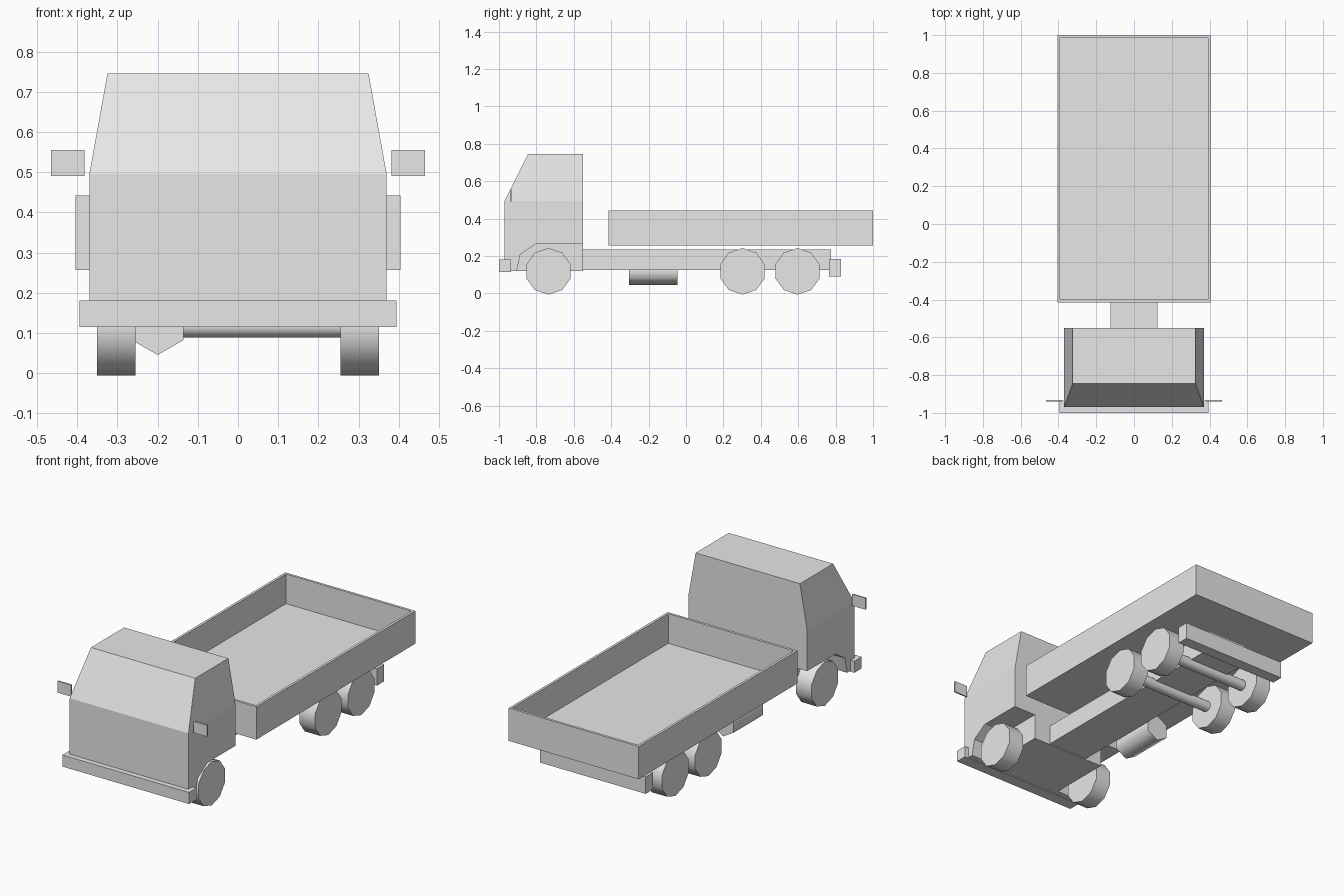
import bpy
import bmesh
from math import pi, radians
from mathutils import Matrix

cube = bpy.data.objects.get("Cube")
if cube:
    bpy.data.objects.remove(cube, do_unlink=True)

grey = bpy.data.materials.new("light_grey")
grey.use_nodes = True
grey.diffuse_color = (0.8, 0.8, 0.8, 1)
grey.node_tree.nodes["Principled BSDF"].inputs["Base Color"].default_value = (0.8, 0.8, 0.8, 1)


def finish(name, bm):
    bmesh.ops.recalc_face_normals(bm, faces=bm.faces)
    mesh = bpy.data.meshes.new(name)
    bm.to_mesh(mesh)
    bm.free()
    mesh.materials.append(grey)
    obj = bpy.data.objects.new(name, mesh)
    bpy.context.collection.objects.link(obj)
    return obj


def activate(obj):
    bpy.ops.object.select_all(action='DESELECT')
    obj.select_set(True)
    bpy.context.view_layer.objects.active = obj


def box(name, x, y, z):
    """Box from (low, high) spans."""
    bm = bmesh.new()
    bmesh.ops.create_cube(bm, size=1)
    for v in bm.verts:
        v.co = [s[0] if c < 0 else s[1] for c, s in zip(v.co, (x, y, z))]
    return finish(name, bm)


def extrude_x(name, profile, x0, x1):
    """Side profile of (y, z) points swept across x."""
    bm = bmesh.new()
    face = bm.faces.new([bm.verts.new((x0, y, z)) for y, z in profile])
    swept = bmesh.ops.extrude_face_region(bm, geom=[face])["geom"]
    for v in swept:
        if isinstance(v, bmesh.types.BMVert):
            v.co.x = x1
    return finish(name, bm)


def cylinder(name, centre, radius, length, sides, axis, spin=0):
    bm = bmesh.new()
    turn = Matrix.Rotation(pi / 2, 4, 'Y' if axis == 'X' else 'X')
    bmesh.ops.create_cone(bm, cap_ends=True, segments=sides, radius1=radius, radius2=radius,
                          depth=length,
                          matrix=Matrix.Translation(centre) @ turn @ Matrix.Rotation(spin, 4, 'Z'))
    obj = finish(name, bm)
    activate(obj)
    bpy.ops.object.shade_smooth_by_angle(angle=radians(65))
    return obj


# Cab: sloped windscreen and inward-leaning upper sides
FRONT, BACK, BELT, ROOF = -0.97, -0.55, 0.495, 0.745
cab = extrude_x("cab", [(FRONT, 0.12), (BACK, 0.12), (BACK, BELT), (BACK, ROOF),
                        (-0.845, ROOF), (FRONT, BELT)], -0.37, 0.37)
bm = bmesh.new()
bm.from_mesh(cab.data)
for v in bm.verts:
    if v.co.z > BELT + 0.1:
        v.co.x *= 0.325 / 0.37
# belt line edge splits each side into an upright and a leaning panel
for face in list(bm.faces):
    belt = [v for v in face.verts if abs(v.co.z - BELT) < 0.001]
    if len(face.verts) == 6:
        bmesh.ops.connect_verts(bm, verts=belt)
bm.to_mesh(cab.data)
bm.free()

# Wheel arches, open towards the rear of the cab
for side in (-1, 1):
    cutter = extrude_x("arch_cutter", [(-0.909, 0.1), (-0.905, 0.12), (-0.885, 0.21),
                                       (-0.8, 0.265), (-0.5, 0.265), (-0.5, 0.1)],
                       side * 0.23, side * 0.5)
    cutter.hide_render = True
    mod = cab.modifiers.new("arch", 'BOOLEAN')
    mod.operation = 'DIFFERENCE'
    mod.solver = 'EXACT'
    mod.object = cutter
    activate(cab)
    bpy.ops.object.modifier_apply(modifier=mod.name)
    bpy.data.objects.remove(cutter, do_unlink=True)

# Chassis and bumpers
box("chassis", (-0.125, 0.125), (BACK, 0.775), (0.125, 0.235))
box("front_bumper", (-0.395, 0.395), (-1.0, -0.935), (0.115, 0.18))
box("rear_bumper", (-0.33, 0.33), (0.765, 0.83), (0.09, 0.185))

# Open load bed: inset the top face and sink it to form the walls
bed = box("load_bed", (-0.405, 0.405), (-0.415, 1.0), (0.257, 0.442))
bm = bmesh.new()
bm.from_mesh(bed.data)
top = max(bm.faces, key=lambda f: f.calc_center_median().z)
bmesh.ops.inset_region(bm, faces=[top], thickness=0.02)
inner = bmesh.ops.extrude_discrete_faces(bm, faces=[top])["faces"][0]
for v in inner.verts:
    v.co.z = 0.275
bm.to_mesh(bed.data)
bm.free()

# Wheels and rear axles
HUB = 0.118
for label, y in (("front", -0.735), ("middle", 0.302), ("rear", 0.596)):
    for side, word in ((1, "left"), (-1, "right")):
        cylinder(f"{label}_{word}_wheel", (side * 0.303, y, HUB), 0.124, 0.096, 10, 'X', pi / 2)
    if label != "front":
        cylinder(f"{label}_axle", (0, y, HUB), 0.03, 0.52, 10, 'X', pi / 2)

# Fuel tank on the right of the chassis
cylinder("fuel_tank", (-0.2, -0.175, 0.12), 0.075, 0.26, 6, 'Y')

# Wing mirrors
for side, word in ((1, "left"), (-1, "right")):
    box(f"{word}_mirror", sorted((side * 0.382, side * 0.465)), (-0.941, -0.933), (0.49, 0.555))
